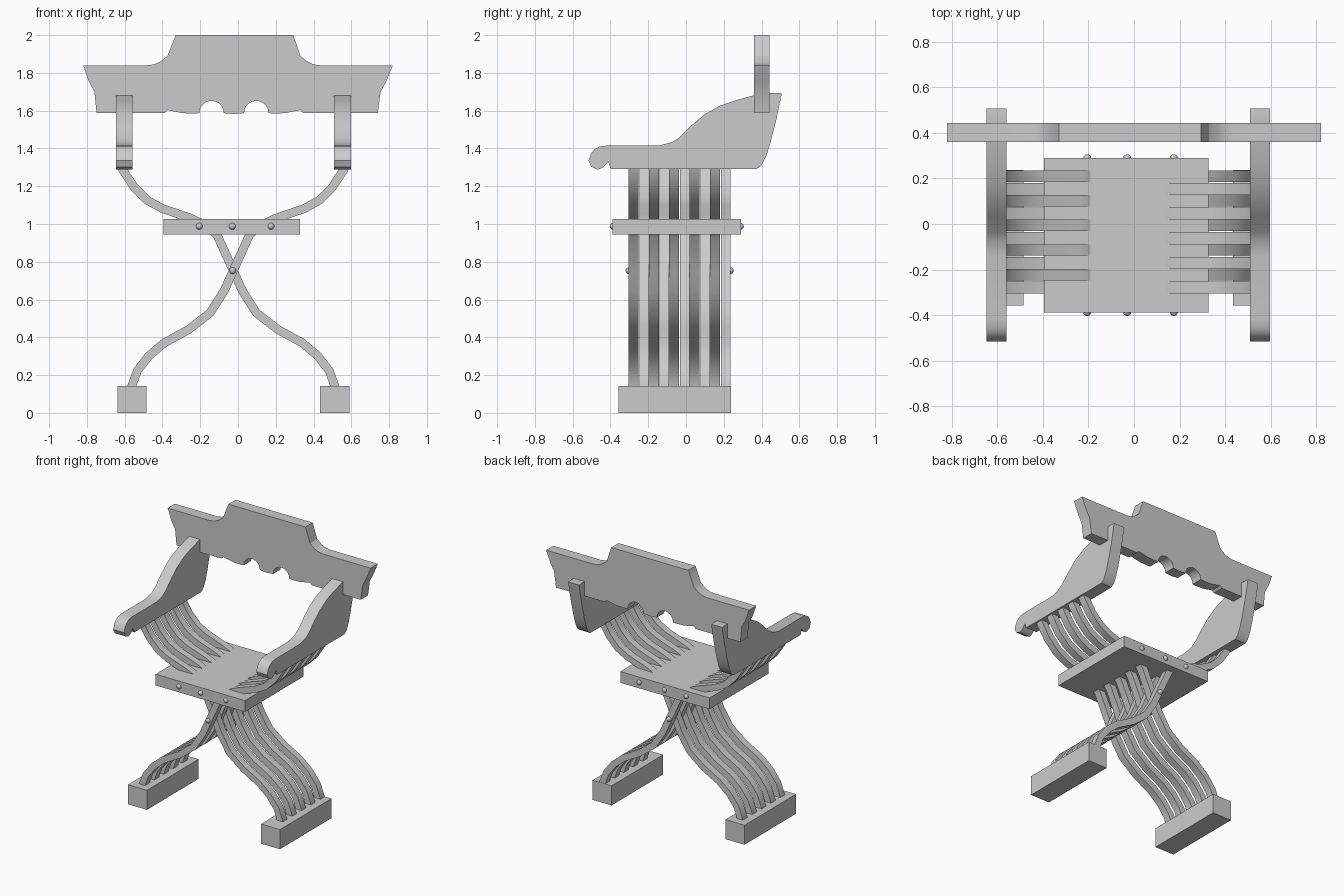
import bpy, bmesh, math
from mathutils import Vector

if "Cube" in bpy.data.objects:
    bpy.data.objects.remove(bpy.data.objects["Cube"])

CX = -0.025  # mirror line of the frame


def finish(name, bm, smooth=True):
    bmesh.ops.recalc_face_normals(bm, faces=bm.faces)
    me = bpy.data.meshes.new(name)
    bm.to_mesh(me)
    bm.free()
    ob = bpy.data.objects.new(name, me)
    bpy.context.collection.objects.link(ob)
    if smooth:
        bpy.ops.object.select_all(action='DESELECT')
        bpy.context.view_layer.objects.active = ob
        ob.select_set(True)
        bpy.ops.object.shade_smooth_by_angle(angle=math.radians(30))
    return ob


def prism(name, pts, axis, lo, hi):
    """Extrude a closed 2D outline along x (points are y,z) or y (points are x,z)."""
    bm = bmesh.new()
    place = (lambda a, b, t: (t, a, b)) if axis == 'x' else (lambda a, b, t: (a, t, b))
    face = bm.faces.new([bm.verts.new(place(a, b, lo)) for a, b in pts])
    ext = bmesh.ops.extrude_face_region(bm, geom=[face])
    step = Vector(place(0, 0, hi - lo))
    bmesh.ops.translate(bm, vec=step, verts=[g for g in ext['geom'] if isinstance(g, bmesh.types.BMVert)])
    return finish(name, bm)


def box(name, lo, hi):
    return prism(name, [(lo[0], lo[2]), (hi[0], lo[2]), (hi[0], hi[2]), (lo[0], hi[2])], 'y', lo[1], hi[1])


def slat(name, path, y0, y1, thick=0.046):
    """Bent strip: a constant-thickness band around a path, open in y."""
    P = [Vector(p) for p in path]
    left, right = [], []
    for i, p in enumerate(P):
        d = (P[min(i + 1, len(P) - 1)] - P[max(i - 1, 0)]).normalized()
        n = Vector((-d.y, d.x)) * thick / 2
        left.append(p + n)
        right.append(p - n)
    bm = bmesh.new()
    rings = [[bm.verts.new((q.x, y, q.y)) for q, y in ((l, y0), (l, y1), (r, y1), (r, y0))]
             for l, r in zip(left, right)]
    for a, b in zip(rings, rings[1:]):
        for k in range(4):
            bm.faces.new((a[k], a[(k + 1) % 4], b[(k + 1) % 4], b[k]))
    bm.faces.new(rings[0])
    bm.faces.new(rings[-1])
    finish(name, bm)


def rivet(name, x, y, z, r=0.018):
    bm = bmesh.new()
    bmesh.ops.create_uvsphere(bm, u_segments=12, v_segments=8, radius=r)
    bmesh.ops.translate(bm, vec=(x, y, z), verts=bm.verts)
    finish(name, bm)


# interleaved crossing slats: lower left foot -> upper right arm, and mirrored
path = [(-.54, .10), (-.537, .143), (-.508, .223), (-.447, .302), (-.365, .371), (-.238, .44),
        (-.122, .53), (-.048, .647), (0, .753), (.085, .94), (.13, .985), (.225, 1.03),
        (.376, 1.082), (.455, 1.125), (.524, 1.194), (.587, 1.29), (.592, 1.32)]
for i in range(5):
    o = 0.108 * i
    slat(f"slat_right_{i}", [(CX + u, z) for u, z in path], -.305 + o, -.252 + o)
    slat(f"slat_left_{i}", [(CX - u, z) for u, z in path], -.247 + o, -.197 + o)

# arm outline (y, z) with scrolled front end
arm = [(-.415, 1.416), (-.458, 1.41), (-.485, 1.395), (-.505, 1.37), (-.516, 1.335), (-.502, 1.303),
       (-.468, 1.288), (-.437, 1.30), (-.412, 1.33), (-.398, 1.292), (.375, 1.292), (.40, 1.31),
       (.425, 1.36), (.447, 1.43), (.479, 1.554), (.507, 1.692), (.43, 1.695), (.347, 1.678),
       (.257, 1.653), (.177, 1.625), (.098, 1.58), (.03, 1.523), (-.034, 1.459), (-.077, 1.432), (-.14, 1.416)]
for side, s in (("left", -1), ("right", 1)):
    xs = sorted((CX + s * .534, CX + s * .622))
    prism(f"arm_{side}", arm, 'x', *xs)
    # foot blocks
    xs = sorted((CX + s * .46, CX + s * .614))
    box(f"foot_{side}", (xs[0], -.357, 0), (xs[1], .237, .143))

# seat board
box("seat", (-.394, -.388, .945), (.328, .29, 1.027))


# backrest with stepped crest and scalloped lower edge
def scallop(cx, r=.065, n=10):
    return [(cx + r * math.cos(math.pi * k / n), 1.587 + r * math.sin(math.pi * k / n)) for k in range(n + 1)]


back = [(-.749, 1.588), (-.76, 1.70), (-.79, 1.755), (-.82, 1.84), (-.48, 1.84), (-.445, 1.845), (-.41, 1.86),
        (-.373, 1.89), (-.33, 2.0), (.293, 2.0), (.33, 1.89), (.367, 1.86), (.40, 1.845), (.436, 1.84),
        (.82, 1.84), (.785, 1.755), (.755, 1.70), (.74, 1.588), (.345, 1.588), (.33, 1.603), (.25, 1.587), (.19, 1.585)]
back += scallop(.097) + [(-.022, 1.582)] + scallop(-.14)
back += [(-.235, 1.585), (-.295, 1.587), (-.373, 1.603), (-.388, 1.588)]
prism("backrest", back, 'y', .36, .443)

# rivets on the seat edges and pivot ends
for y in (-.386, .288):
    for x in (-.205, -.03, .175):
        rivet("seat_rivet", x, y, .988)
for y in (-.302, .234):
    rivet("pivot_rivet", -.028, y, .753)
